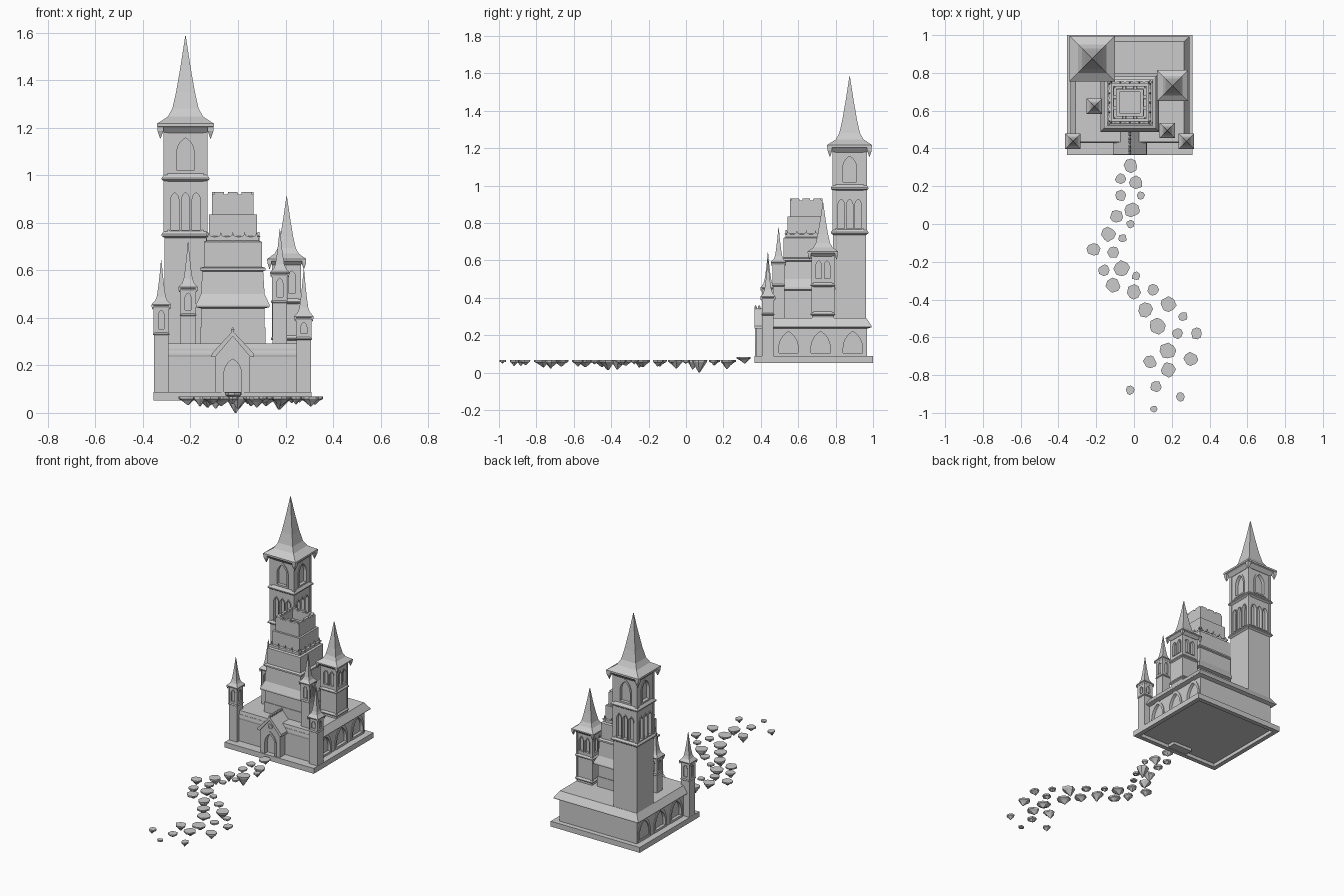
import bpy, bmesh, math, random
from mathutils import Matrix, Vector

if "Cube" in bpy.data.objects:
    bpy.data.objects.remove(bpy.data.objects["Cube"])
random.seed(4)
CX = -0.022


def finish(name, bm):
    bmesh.ops.recalc_face_normals(bm, faces=bm.faces[:])
    me = bpy.data.meshes.new(name)
    bm.to_mesh(me)
    bm.free()
    ob = bpy.data.objects.new(name, me)
    bpy.context.collection.objects.link(ob)
    return ob


def add_loft(bm, rings):
    """Skin a list of point rings and cap both ends."""
    vs = [[bm.verts.new(p) for p in r] for r in rings]
    n = len(vs[0])
    for a, b in zip(vs, vs[1:]):
        for i in range(n):
            bm.faces.new((a[i], a[(i + 1) % n], b[(i + 1) % n], b[i]))
    bm.faces.new(vs[0])
    bm.faces.new(vs[-1])


def rect(x0, x1, y0, y1, z):
    return [(x0, y0, z), (x1, y0, z), (x1, y1, z), (x0, y1, z)]


def add_square(bm, cx, cy, prof):
    add_loft(bm, [rect(cx - h, cx + h, cy - h, cy + h, z) for h, z in prof])


def add_box(bm, x0, x1, y0, y1, z0, z1):
    add_loft(bm, [rect(x0, x1, y0, y1, z0), rect(x0, x1, y0, y1, z1)])


def lancet(u, w, z0, z1, n=6):
    """Pointed arch outline of half width w."""
    s = max(z1 - 1.732 * w, z0 + 0.001)
    left = [(w - 2 * w * math.cos(math.radians(60 * i / n)),
             s + (z1 - s) * math.sin(math.radians(60 * i / n)) / 0.866) for i in range(n + 1)]
    pts = [(-w, z0)] + left + [(-x, z) for x, z in left[-2::-1]] + [(w, z0)]
    return [(u + x, z) for x, z in pts]


def side(cx, cy, k):
    """Side frame: k = 0 front, 1 right, 2 back, 3 left."""
    return Matrix.Translation((cx, cy, 0)) @ Matrix.Rotation(k * math.pi / 2, 4, 'Z')


def add_prism(bm, M, out, d0, d1):
    add_loft(bm, [[M @ Vector((u, -d, z)) for u, z in out] for d in (d0, d1)])


def add_frame(bm, M, outer, inner, d0, d1):
    rings = [[bm.verts.new(M @ Vector((u, -d, z))) for u, z in o]
             for o, d in ((outer, d0), (outer, d1), (inner, d1), (inner, d0))]
    n = len(outer)
    for a, b in zip(rings, rings[1:] + rings[:1]):
        for i in range(n):
            bm.faces.new((a[i], a[(i + 1) % n], b[(i + 1) % n], b[i]))


def arches(target, name, cx, cy, d, specs, depth=0.015, lip=0.005):
    """Sunk pointed niches with raised frames; specs = (side, u, w, z0, z1)."""
    cut, fr = bmesh.new(), bmesh.new()
    for k, u, w, z0, z1 in specs:
        M, t = side(cx, cy, k), w * 0.22
        add_prism(cut, M, lancet(u, w - t, z0 + t, z1 - 1.7 * t), d - depth, d + 0.03)
        add_frame(fr, M, lancet(u, w, z0, z1), lancet(u, w - t, z0 + t, z1 - 1.7 * t), d - 0.004, d + lip)
    c = finish(name + "_cutter", cut)
    c.hide_render = True
    c.hide_viewport = True
    m = target.modifiers.new("niches", 'BOOLEAN')
    m.operation, m.solver, m.object = 'DIFFERENCE', 'EXACT', c
    finish(name + "_frames", fr)


def tower(name, cx, cy, h, z0, bands, ze, tip, re, specs):
    """Square tower: shaft with string courses, corner posts, flared spire."""
    prof = [(h, z0)]
    for b in bands:
        prof += [(h, b - h * .1), (h * 1.14, b), (h * 1.14, b + h * .08), (h, b + h * .28)]
    prof += [(h, ze)]
    bm = bmesh.new()
    add_square(bm, cx, cy, prof)
    body = finish(name + "_shaft", bm)
    arches(body, name + "_windows", cx, cy, h, [(k,) + s for k in range(4) for s in specs], h * .2, h * .05)
    bm = bmesh.new()
    p, b0 = h * .1, bands[0]
    for sx in (-1, 1):
        for sy in (-1, 1):
            x, y = cx + sx * h * .95, cy + sy * h * .95
            add_square(bm, x, y, [(p, b0), (p, ze)])
            x, y = cx + sx * re * .88, cy + sy * re * .88
            add_square(bm, x, y, [(.001, ze - re * .42), (re * .1, ze - re * .15), (re * .1, ze + re * .05)])
    finish(name + "_corner_posts", bm)
    bm = bmesh.new()
    H = tip - ze
    add_square(bm, cx, cy, [(h * 1.03, ze - re * .22), (re * .9, ze - re * .04), (re, ze), (re, ze + re * .1),
                            (re * .62, ze + H * .11), (re * .46, ze + H * .2), (re * .33, ze + H * .38),
                            (re * .17, ze + H * .67), (.001, tip)])
    finish(name + "_spire", bm)


# plinth, hall walls, hall roof
bm = bmesh.new()
add_loft(bm, [rect(-.355 + i, .31 - i, .365 + i, 1 - i, z) for i, z in
              ((.03, .075), (.03, .052), (0, .052), (0, .088))])
finish("plinth", bm)
bm = bmesh.new()
add_box(bm, CX - .288, CX + .288, .43, .967, .08, .27)
hall = finish("hall_walls", bm)
arches(hall, "hall_arches", CX, .72, .288, [(k, s * u, .066, .09, .245) for k, s in ((1, 1), (3, -1))
                                          for u in (-.172, 0, .172)])
bm = bmesh.new()
add_loft(bm, [rect(CX - a, CX + a, f, b, z) for a, f, b, z in
              ((.288, .43, .967, .235), (.315, .428, .992, .243), (.315, .428, .992, .25), (.287, .435, .965, .292))])
finish("hall_roof", bm)

# towers
tower("great_tower", -.221, .875, .088, .08, [.745, .982], 1.205, 1.587, .12,
      [(u, .0215, .765, .935) for u in (-.045, 0, .045)] + [(0, .047, 1.01, 1.175)])
tower("east_tower", .205, .732, .058, .28, [.31, .465], .64, .912, .082,
      [(-.022, .019, .5, .605), (.022, .019, .5, .605)])
for nm, x, y, z0, b, ze, tip in (("front_left_turret", -.323, .438, .08, .33, .452, .643),
                                 ("front_right_turret", .277, .438, .08, .31, .402, .605),
                                 ("west_turret", -.21, .623, .28, .41, .525, .72),
                                 ("inner_turret", .176, .495, .28, .465, .588, .775)):
    tower(nm, x, y, .031, z0, [b], ze, tip, .041, [(0, .016, b + .02, ze - .015)])

# stepped keep with open crown
KY = .643
bm = bmesh.new()
add_square(bm, CX, KY, [(.138, .28), (.138, .36), (.134, .36), (.134, .44), (.155, .445), (.155, .455),
                        (.134, .50), (.128, .595), (.138, .6), (.138, .61), (.122, .615), (.122, .72),
                        (.11, .725), (.11, .74), (.101, .745), (.101, .835), (.088, .835), (.088, .92),
                        (.07, .92), (.07, .86), (.055, .86), (.055, .85)])
finish("keep", bm)
bm = bmesh.new()
star = [((.02 if i % 2 == 0 else .006) * math.cos(i * math.pi / 4), .742 +
         (.02 if i % 2 == 0 else .006) * math.sin(i * math.pi / 4)) for i in range(8)]
for k in range(4):
    for i in range(-2, 3):
        add_prism(bm, side(CX, KY, k), [(u + i * .05, z) for u, z in star], .104, .112)
finish("keep_star_trim", bm)
bm = bmesh.new()
for k in range(4):
    for u in (-.058, 0, .058):
        out = [(u - .023, .915), (u + .023, .915), (u + .02, .93), (u - .02, .93)]
        add_prism(bm, side(CX, KY, k), out, .071, .0875)
finish("keep_merlons", bm)

# gate porch: walls, gable roof, rosette, ridge crest
bm = bmesh.new()
M = side(CX, 0, 0)
add_prism(bm, M, [(-.072, .055), (.072, .055), (.072, .245), (0, .33), (-.072, .245)], -.45, -.375)
porch = finish("gate_porch", bm)
arches(porch, "gate_door", CX, 0, -.375, [(0, 0, .048, .06, .245)], .025, .006)
bm = bmesh.new()
add_prism(bm, M, [(-.09, .235), (-.074, .235), (0, .322), (.074, .235), (.09, .235), (.088, .25), (0, .345),
                  (-.088, .25)], -.50, -.367)
finish("gate_roof", bm)
bm = bmesh.new()
ring = [[(r * math.cos(i * math.pi / 6), .278 + r * math.sin(i * math.pi / 6)) for i in range(12)]
        for r in (.017, .011)]
add_frame(bm, M, ring[0], ring[1], -.377, -.369)
finish("gate_rosette", bm)
bm = bmesh.new()
for i in range(7):
    add_square(bm, CX, .372 + i * .02, [(.004, .335), (.007, .35), (.001, .362)])
finish("gate_crest", bm)

# floating stepping stones: flat top, faceted tapering underside
stones = [(-.02, .31, .04), (-.07, .24, .03), (.01, .22, .038), (-.07, .15, .032), (.035, .15, .023),
          (-.01, .075, .045), (-.09, .04, .037), (-.02, 0, .023), (-.135, -.055, .04), (-.06, -.075, .023),
          (-.215, -.135, .037), (-.11, -.15, .032), (-.16, -.245, .032), (-.065, -.235, .043),
          (.01, -.275, .024), (-.11, -.325, .04), (0, -.36, .04), (.1, -.35, .032), (.18, -.425, .045),
          (.06, -.455, .042), (.26, -.49, .026), (.125, -.54, .045), (.23, -.58, .029), (.33, -.58, .032),
          (.18, -.67, .045), (.3, -.715, .04), (.085, -.73, .037), (.18, -.77, .042), (.115, -.86, .032),
          (-.02, -.88, .025), (.245, -.915, .026), (.105, -.98, .02)]
for i, (x, y, r) in enumerate(stones):
    bm = bmesh.new()
    zt = .085 if i == 0 else .068
    tip = max(.006, zt - r * random.uniform(.75, 1.35)) if i != 5 else 0.0
    ang = [2 * math.pi * (j + random.uniform(-.25, .25)) / 8 for j in range(8)]
    rad = [r * random.uniform(.86, 1.04) for _ in ang]
    ox, oy = random.uniform(-.2, .2) * r, random.uniform(-.2, .2) * r
    rings = []
    for s, z, o in ((1, zt, 0), (.96, zt - .01, 0), (.6, zt - .5 * (zt - tip), .5), (.08, tip, 1)):
        rings.append([(x + o * ox + s * q * math.cos(a), y + o * oy + s * q * math.sin(a), z)
                      for a, q in zip(ang, rad)])
    add_loft(bm, rings)
    finish("stepping_stone_%02d" % (i + 1), bm)
